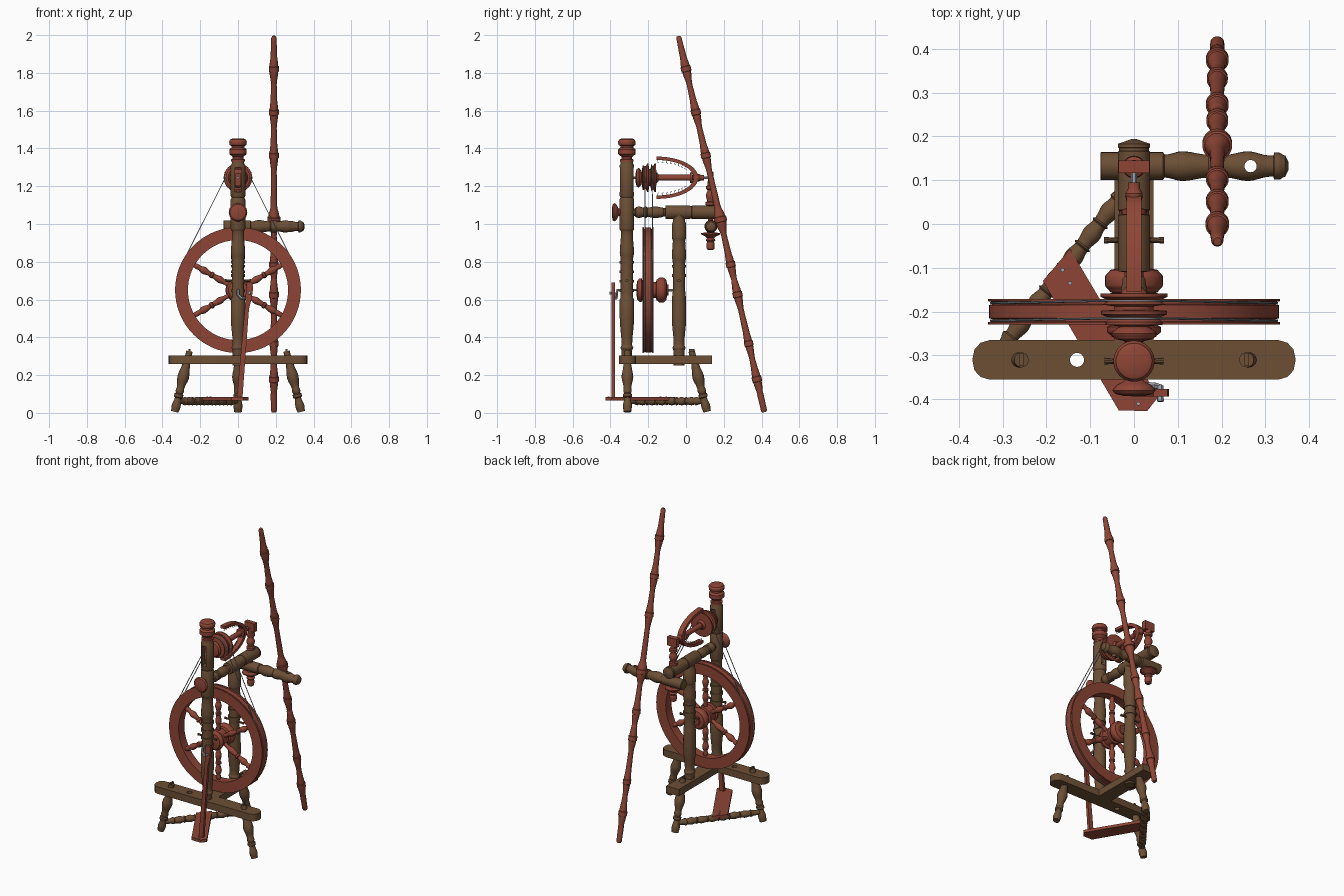
import bpy, bmesh, math
from mathutils import Vector as V


def material(name, rgb):
    m = bpy.data.materials.new(name)
    m.diffuse_color = (*rgb, 1)
    return m


BROWN = material("brown_wood", (0.15, 0.078, 0.036))
RED = material("red_wood", (0.27, 0.06, 0.036))
METAL = material("metal", (0.35, 0.38, 0.42))


def finish(name, bm, mat):
    bmesh.ops.recalc_face_normals(bm, faces=bm.faces)
    me = bpy.data.meshes.new(name)
    bm.to_mesh(me)
    bm.free()
    ob = bpy.data.objects.new(name, me)
    bpy.context.collection.objects.link(ob)
    me.materials.append(mat)
    return ob


def lathe(name, p0, p1, prof, mat, n=24, ease=True, closed=False):
    """Turned part: prof is (distance along p0->p1, radius)."""
    p0, axis = V(p0), (V(p1) - V(p0)).normalized()
    u = axis.orthogonal().normalized()
    w = axis.cross(u)
    pts = [prof[0]]
    for (a, r), (b, s) in zip(prof, prof[1:]):
        k = 4 if ease and abs(b - a) > 0.012 and r != s else 1
        for i in range(1, k + 1):
            t = i / k
            pts.append((a + (b - a) * t, r + (s - r) * t * t * (3 - 2 * t)))
    bm = bmesh.new()
    rings = [[bm.verts.new(p0 + axis * d + (u * math.cos(q) + w * math.sin(q)) * r)
              for q in [2 * math.pi * i / n for i in range(n)]] for d, r in pts]
    pairs = list(zip(rings, rings[1:]))
    if closed:
        pairs.append((rings[-1], rings[0]))
    else:
        bm.faces.new(rings[0])
        bm.faces.new(rings[-1])
    for a, b in pairs:
        for i in range(n):
            j = (i + 1) % n
            bm.faces.new((a[i], a[j], b[j], b[i]))
    return finish(name, bm, mat)


def prism(name, pts, a, b, mat, axis="z"):
    """Polygon extruded from a to b along an axis."""
    put = {"z": lambda p, h: (p[0], p[1], h), "y": lambda p, h: (p[0], h, p[1]),
           "x": lambda p, h: (h, p[0], p[1])}[axis]
    bm = bmesh.new()
    lo = [bm.verts.new(put(p, a)) for p in pts]
    hi = [bm.verts.new(put(p, b)) for p in pts]
    bm.faces.new(lo)
    bm.faces.new(hi)
    for i in range(len(pts)):
        j = (i + 1) % len(pts)
        bm.faces.new((lo[i], lo[j], hi[j], hi[i]))
    return finish(name, bm, mat)


def wire(name, paths, r, mat, cyclic=False):
    cu = bpy.data.curves.new(name, "CURVE")
    cu.dimensions = "3D"
    cu.bevel_depth = r
    cu.bevel_resolution = 1
    cu.use_fill_caps = True
    for path in paths:
        s = cu.splines.new("POLY")
        s.points.add(len(path) - 1)
        for p, co in zip(s.points, path):
            p.co = (*co, 1)
        s.use_cyclic_u = cyclic
    cu.materials.append(mat)
    ob = bpy.data.objects.new(name, cu)
    bpy.context.collection.objects.link(ob)


def rect(x0, x1, y0, y1):
    return [(x0, y0), (x1, y0), (x1, y1), (x0, y1)]


def cut(ob, cutter):
    m = ob.modifiers.new("cut", "BOOLEAN")
    m.operation = "DIFFERENCE"
    m.solver = "EXACT"
    m.object = cutter
    bpy.context.view_layer.objects.active = ob
    bpy.ops.object.modifier_apply(modifier="cut")
    bpy.data.objects.remove(cutter)


FY, BY, WY, WZ, FZ = -0.313, -0.037, -0.2, 0.65, 1.245

# T-shaped bench
end = [(0.33, -0.045), (0.35, -0.039), (0.364, -0.024), (0.369, 0), (0.364, 0.024), (0.35, 0.039), (0.33, 0.045)]
bench = prism("front_bench", [(x, y - 0.31) for x, y in end] + [(-x, -y - 0.31) for x, y in end], 0.26, 0.305, BROWN)
cut(bench, lathe("hole", (-0.13, -0.31, 0.2), (-0.13, -0.31, 1), [(0, 0.016), (0.2, 0.016)], BROWN))
prism("rear_bench", rect(-0.045, 0.045, -0.27, 0.138), 0.26, 0.304, BROWN)

# legs with tenons showing through the bench
leg = [(0, 0.02), (0.03, 0.024), (0.075, 0.017), (0.08, 0.024), (0.095, 0.024), (0.1, 0.018), (0.11, 0.022),
       (0.12, 0.022), (0.13, 0.02), (0.19, 0.031), (0.25, 0.022), (0.27, 0.017), (0.33, 0.017)]
for name, foot, top in (("left_leg", (-0.335, -0.31, 0.006), (-0.257, -0.31, 0.325)),
                        ("right_leg", (0.335, -0.31, 0.006), (0.257, -0.31, 0.325)),
                        ("rear_leg", (0, 0.112, 0.006), (0, 0.03, 0.325))):
    lathe(name, foot, top, leg, BROWN)
    t = V(top)
    prism(name + "_wedge", rect(t.x - 0.005, t.x + 0.005, t.y - 0.014, t.y + 0.014), 0.32, 0.337, BROWN)

# treadle bar and treadle
a, b = (-0.318, -0.305, 0.062), (0, 0.1, 0.062)
bar = [(0, 0.014), (0.04, 0.016), (0.06, 0.022)]
for i in range(6):
    s = 0.06 + i * 0.066
    bar += [(s + 0.004, 0.017), (s + 0.035, 0.022), (s + 0.062, 0.017), (s + 0.066, 0.022)]
lathe("treadle_bar", a, b, bar + [(0.48, 0.016), (0.515, 0.013)], BROWN)
prism("treadle", [(-0.146, -0.057), (-0.208, -0.13), (-0.035, -0.425), (0.03, -0.427), (0.055, -0.395)], 0.066, 0.084, RED)
wire("treadle_pins", [[(x, y, 0.08), (x, y, 0.088)] for x, y in ((-0.163, -0.105), (-0.146, -0.135), (0.01, -0.41))], 0.005, METAL)


# posts
def ringed(s):
    return [(s, 0.033), (s, 0.038), (s + 0.014, 0.038), (s + 0.014, 0.033), (s + 0.022, 0.033)]


front = [(0.262, 0.028), (0.33, 0.028), (0.345, 0.034), (0.36, 0.028), (0.5, 0.038), (0.6, 0.038), (0.61, 0.033)]
front += ringed(0.64) + ringed(0.69) + ringed(0.74) + ringed(0.79)
front += [(0.85, 0.038), (0.94, 0.032), (0.96, 0.032), (0.975, 0.039), (1.13, 0.039), (1.14, 0.034), (1.15, 0.039),
          (1.31, 0.039), (1.32, 0.033), (1.335, 0.033)]
post = lathe("front_post", (0, FY, 0), (0, FY, 1), front, BROWN, 28)
cut(post, prism("slot", rect(-0.015, 0.015, 1.17, 1.30), -0.5, -0.2, BROWN, "y"))
prism("front_bearing", rect(-0.014, 0.014, 1.2, 1.27), FY - 0.012, FY + 0.012, RED, "y")
lathe("post_finial", (0, FY, 0), (0, FY, 1),
      [(1.33, 0.036), (1.342, 0.036), (1.345, 0.028), (1.355, 0.028), (1.365, 0.04), (1.37, 0.046), (1.395, 0.046),
       (1.4, 0.04), (1.405, 0.034), (1.413, 0.034), (1.418, 0.045), (1.435, 0.047), (1.447, 0.041), (1.452, 0.03)], RED, 28)
back = [(0.25, 0.03), (0.33, 0.03), (0.345, 0.034), (0.36, 0.028), (0.5, 0.038), (0.6, 0.037), (0.67, 0.031), (0.69, 0.031)]
back += ringed(0.72) + ringed(0.77) + [(0.83, 0.038), (0.91, 0.033), (0.93, 0.038), (1.0, 0.038), (1.01, 0.033), (1.06, 0.033)]
lathe("back_post", (0, BY, 0), (0, BY, 1), back, BROWN, 28)
for name, y, w in (("front_axle_peg", FY, 0.067), ("back_axle_peg", BY, 0.068)):
    lathe(name, (-w, y, 0.7), (w, y, 0.7), [(0, 0.008), (0.02, 0.006), (2 * w - 0.02, 0.006), (2 * w, 0.008)], BROWN, 10)

# tension arm and knob
lathe("tension_arm", (0, 0, 1.062), (0, 1, 1.062),
      [(-0.3, 0.02), (-0.27, 0.02), (-0.265, 0.027), (-0.25, 0.031), (-0.225, 0.025), (-0.22, 0.03), (-0.21, 0.03),
       (-0.205, 0.025), (-0.16, 0.031), (-0.125, 0.026), (-0.12, 0.022), (-0.11, 0.022), (-0.108, 0.035), (-0.1, 0.037),
       (0.02, 0.037), (0.022, 0.034), (0.03, 0.034), (0.032, 0.037), (0.165, 0.037), (0.167, 0.034), (0.173, 0.034),
       (0.175, 0.037), (0.183, 0.037), (0.194, 0.005)], BROWN, 28)
lathe("tension_knob", (0, 0, 1.062), (0, 1, 1.062),
      [(-0.393, 0.02), (-0.388, 0.042), (-0.38, 0.049), (-0.372, 0.044), (-0.355, 0.02), (-0.33, 0.016)], RED)

# cross arm with a spare hole
cross = lathe("distaff_arm", (0, 0.132, 0.987), (1, 0.132, 0.987),
              [(-0.077, 0.03), (-0.075, 0.032), (0.066, 0.032), (0.07, 0.026), (0.11, 0.034), (0.17, 0.026), (0.175, 0.031),
               (0.2, 0.031), (0.21, 0.026), (0.26, 0.034), (0.31, 0.024), (0.318, 0.024), (0.32, 0.031), (0.33, 0.031),
               (0.345, 0.024), (0.352, 0.01)], BROWN)
cut(cross, lathe("hole", (0.266, 0.132, 0.9), (0.266, 0.132, 2), [(0, 0.014), (0.2, 0.014)], BROWN))

# leaning distaff
d0, d1 = V((0.19, 0.415, 0.004)), V((0.19, -0.04, 1.995))
L = (d1 - d0).length
prof = [(0, 0.012), (0.01, 0.016), (0.1, 0.017)]
for z, r in ((0.18, 0.026), (0.37, 0.024), (0.63, 0.026), (0.79, 0.025), (1.03, 0.034), (1.37, 0.026), (1.6, 0.026), (1.83, 0.027)):
    s = z / 2 * L
    prof += [(s - 0.09, 0.015), (s - 0.02, r * 0.86), (s - 0.018, r), (s + 0.008, r), (s + 0.01, r * 0.86), (s + 0.07, 0.017)]
lathe("distaff", d0, d1, prof + [(L - 0.01, 0.014), (L, 0.009)], RED)

# wheel: grooved rim, hub, six spokes
c = (0, WY, WZ)
half = [(0.029, 0.265), (0.029, 0.333), (0.024, 0.333), (0.022, 0.323), (0.017, 0.323), (0.015, 0.331)]
lathe("wheel_rim", c, (0, 1, WZ), half + [(-y, r) for y, r in reversed(half)], RED, 72, False, True)
lathe("wheel_hub", c, (0, 1, WZ),
      [(-0.062, 0.025), (-0.058, 0.05), (-0.045, 0.062), (-0.035, 0.062), (-0.028, 0.045), (-0.025, 0.055), (0.025, 0.055),
       (0.028, 0.042), (0.04, 0.042), (0.045, 0.055), (0.06, 0.066), (0.08, 0.066), (0.095, 0.055), (0.1, 0.03), (0.108, 0.028)], RED, 32)
for k in range(6):
    q = math.radians(30 + 60 * k)
    lathe("spoke_%d" % (k + 1), c, (math.cos(q), WY, WZ + math.sin(q)),
          [(0.04, 0.011), (0.08, 0.012), (0.11, 0.019), (0.15, 0.013), (0.155, 0.018), (0.165, 0.018), (0.17, 0.012),
           (0.21, 0.02), (0.238, 0.012), (0.245, 0.015), (0.272, 0.011)], RED, 14)
wire("axle_crank", [[(0, -0.02, WZ), (0, -0.363, WZ), (0, -0.368, 0.625), (0.02, -0.37, 0.606), (0.05, -0.37, 0.606),
                     (0.06, -0.372, 0.63), (0.06, -0.405, 0.635)]], 0.008, METAL)

# footman rod from crank to treadle
prism("footman", [(0.045, 0.69), (0.076, 0.69), (0.08, 0.66), (0.073, 0.61), (0.058, 0.55), (0.024, 0.085), (-0.006, 0.085),
                  (0.036, 0.55), (0.04, 0.61)], -0.394, -0.376, RED, "y")

# double drive band
q0 = math.asin((0.327 - 0.06) / (FZ - WZ))
loops = []
for y in (WY - 0.02, WY + 0.02):
    arc1 = [q0 - (math.pi + 2 * q0) * i / 40 for i in range(41)]
    arc2 = [math.pi - q0 - (math.pi - 2 * q0) * i / 12 for i in range(13)]
    loops.append([(0.327 * math.cos(q), y, WZ + 0.327 * math.sin(q)) for q in arc1]
                 + [(0.06 * math.cos(q), y + 0.005, FZ + 0.06 * math.sin(q)) for q in arc2])
wire("drive_band", loops, 0.0025, METAL, True)

# flyer: pulleys, bobbin, shaft, U-shaped arm with hooks
lathe("flyer_pulleys", (0, 0, FZ), (0, 1, FZ),
      [(-0.268, 0.018), (-0.262, 0.045), (-0.25, 0.052), (-0.238, 0.04), (-0.234, 0.03), (-0.23, 0.065), (-0.224, 0.065),
       (-0.215, 0.056), (-0.206, 0.075), (-0.198, 0.075), (-0.196, 0.045), (-0.188, 0.045), (-0.184, 0.073), (-0.175, 0.058),
       (-0.166, 0.076), (-0.159, 0.076), (-0.157, 0.03), (-0.145, 0.02)], RED, 32)
lathe("bobbin", (0, 0, FZ), (0, 1, FZ), [(-0.16, 0.016), (0.02, 0.016), (0.022, 0.028), (0.034, 0.028), (0.036, 0.012), (0.05, 0.012)], RED)
wire("flyer_shaft", [[(0, -0.335, FZ), (0, 0.135, FZ)]], 0.007, METAL)
lathe("flyer_neck", (0, 0, FZ), (0, 1, FZ), [(0.04, 0.016), (0.07, 0.02), (0.08, 0.014), (0.095, 0.014)], RED, 16)
arc = [math.pi * (0.5 - i / 24) for i in range(25)]
U = [(-0.155 + 0.22 * math.cos(q), FZ + 0.112 * math.sin(q)) for q in arc]
U += [(-0.155 + 0.195 * math.cos(q), FZ + 0.094 * math.sin(q)) for q in reversed(arc)]
prism("flyer_arm", U, -0.017, 0.017, RED, "x")
hooks = []
for s in (-1, 1):
    for i in range(8):
        q = math.radians(88 - 7 * i)
        y, z = -0.155 + 0.195 * math.cos(q), 0.095 * math.sin(q)
        hooks.append([(0.005 * s, y, FZ + s * z), (0.005 * s, y - 0.003, FZ + s * (z - 0.012)), (0.005 * s, y + 0.005, FZ + s * (z - 0.015))])
wire("flyer_hooks", hooks, 0.0015, METAL)

# rear maiden with its clamping knob
lathe("rear_maiden", (0, 0.13, 0), (0, 0.13, 1),
      [(0.93, 0.014), (1.095, 0.014), (1.1, 0.026), (1.115, 0.026), (1.12, 0.018), (1.15, 0.025), (1.18, 0.016),
       (1.185, 0.024), (1.2, 0.024), (1.205, 0.016), (1.225, 0.016)], RED)
prism("maiden_bearing", rect(-0.035, 0.035, 0.116, 0.145), 1.22, 1.275, RED)
lathe("maiden_knob", (0, 0.13, 0), (0, 0.13, 1),
      [(0.862, 0.012), (0.868, 0.02), (0.895, 0.022), (0.905, 0.018), (0.915, 0.026), (0.925, 0.018), (0.935, 0.03),
       (0.945, 0.05), (0.952, 0.05), (0.956, 0.02), (0.962, 0.018)], RED)

# mesh the wires and smooth the turned surfaces
bpy.ops.object.select_all(action="SELECT")
bpy.context.view_layer.objects.active = post
bpy.ops.object.convert(target="MESH")
bpy.ops.object.shade_smooth_by_angle(angle=math.radians(35))
